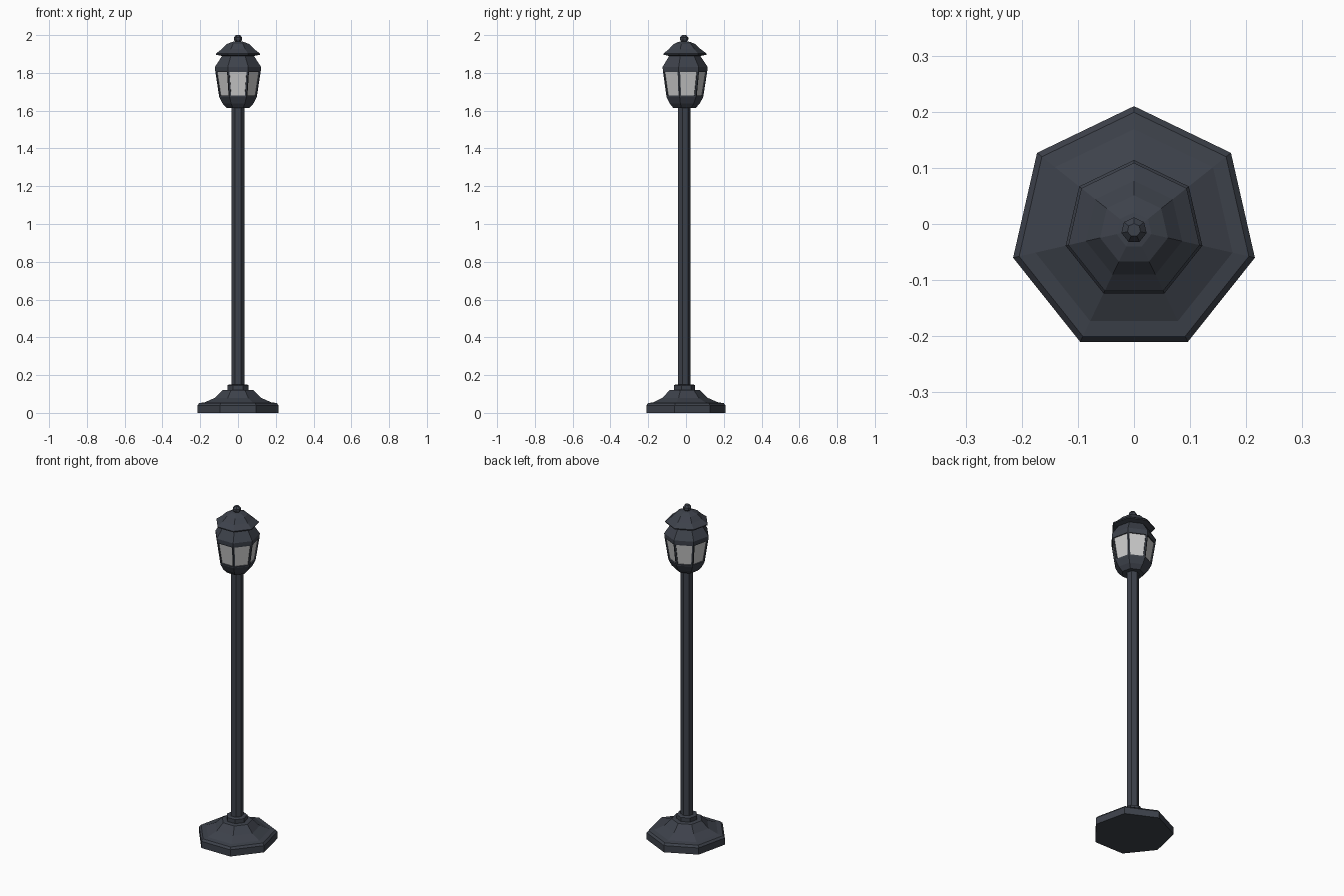
import bpy, bmesh
from math import pi, sin, cos

SIDES = 7
CENTRE_Y = -0.011

cube = bpy.data.objects.get("Cube")
if cube:
    bpy.data.objects.remove(cube, do_unlink=True)


def make_material(name, colour, roughness):
    mat = bpy.data.materials.new(name)
    mat.use_nodes = True
    mat.diffuse_color = colour
    bsdf = mat.node_tree.nodes["Principled BSDF"]
    bsdf.inputs["Base Color"].default_value = colour
    bsdf.inputs["Roughness"].default_value = roughness
    return mat


iron = make_material("dark slate iron", (0.047, 0.054, 0.07, 1), 0.6)
glass = make_material("pale grey glass", (0.6, 0.6, 0.6, 1), 0.4)


def turned(name, profile, window_band=None):
    """Seven-sided lathe of (radius, height) points; one band may hold windows."""
    bm = bmesh.new()
    rings = []
    for radius, z in profile:
        angles = [pi / 2 + 2 * pi * i / SIDES for i in range(SIDES)]
        rings.append([bm.verts.new((radius * cos(a), radius * sin(a), z)) for a in angles])
    panes = []
    for level, (low, high) in enumerate(zip(rings, rings[1:])):
        for i in range(SIDES):
            j = (i + 1) % SIDES
            face = bm.faces.new((low[i], low[j], high[j], high[i]))
            if level == window_band:
                panes.append(face)
    bm.faces.new(rings[0][::-1])
    bm.faces.new(rings[-1])
    bm.normal_update()
    # Recessed panes: inset a frame, then push the glass in
    if panes:
        bmesh.ops.inset_individual(bm, faces=panes, thickness=0.011)
        bmesh.ops.inset_individual(bm, faces=panes, thickness=0.001, depth=-0.006)
        for face in panes:
            face.material_index = 1
    mesh = bpy.data.meshes.new(name)
    bm.to_mesh(mesh)
    bm.free()
    mesh.materials.append(iron)
    mesh.materials.append(glass)
    obj = bpy.data.objects.new(name, mesh)
    obj.location.y = CENTRE_Y
    bpy.context.collection.objects.link(obj)
    return obj


# Stepped foot with a chamfered slab and a flared top
turned("base", [(0.221, 0), (0.221, 0.04), (0.21, 0.052), (0.18, 0.056),
                (0.125, 0.08), (0.085, 0.12), (0.07, 0.122)])
turned("base_collar", [(0.058, 0.115), (0.058, 0.146), (0.05, 0.15)])

# Straight post
turned("post", [(0.035, 0.14), (0.035, 1.63)])

# Lantern body with glazed sides and a sloping shoulder
turned("lantern", [(0.062, 1.614), (0.084, 1.638), (0.102, 1.672), (0.124, 1.812),
                   (0.125, 1.832), (0.085, 1.892), (0.08, 1.91)], window_band=2)

# Flared roof cap
turned("roof_cap", [(0.08, 1.888), (0.119, 1.896), (0.12, 1.902), (0.088, 1.926),
                    (0.062, 1.952), (0.032, 1.964), (0.012, 1.967)])

# Small ball on top
turned("finial", [(0.012, 1.96), (0.023, 1.976), (0.023, 1.987), (0.012, 2.0)])
